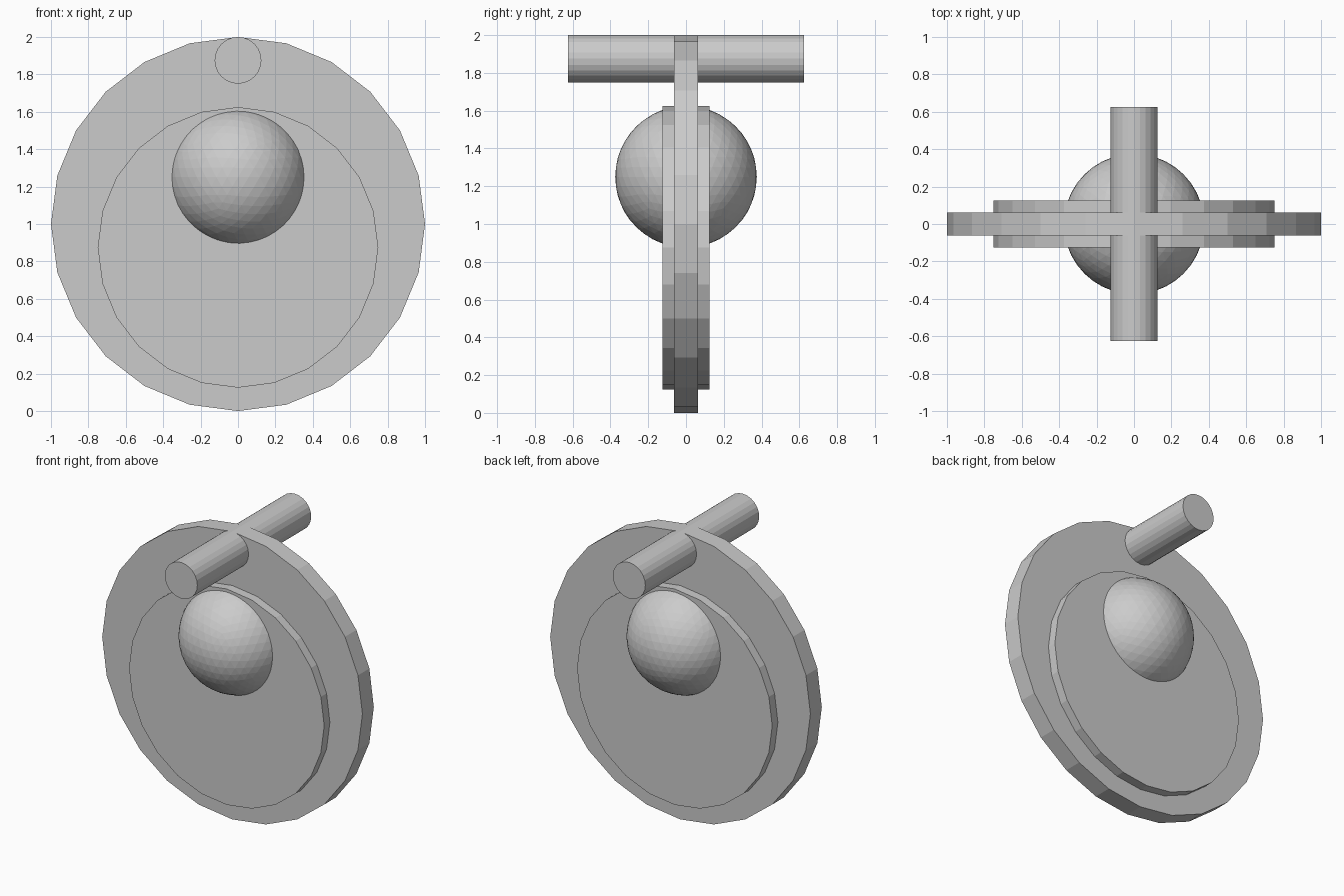
import bpy
from math import pi

if "Cube" in bpy.data.objects:
    bpy.data.objects.remove(bpy.data.objects["Cube"])


def disc(name, radius, depth, z):
    """24-sided flat-shaded cylinder lying along the y axis."""
    bpy.ops.mesh.primitive_cylinder_add(
        vertices=24, radius=radius, depth=depth,
        location=(0, 0, z), rotation=(pi / 2, 0, 0))
    obj = bpy.context.object
    obj.name = name
    bpy.ops.object.transform_apply(location=False, rotation=True, scale=False)
    return obj


# Main thin plate
disc("outer_disc", 1.0, 0.125, 1.0)

# Smaller, thicker plate set low within the main one
disc("inner_disc", 0.75, 0.25, 0.875)

# Rod through the top of the plate
disc("top_rod", 0.125, 1.25, 1.875)

# Faceted ball through both plates
bpy.ops.mesh.primitive_ico_sphere_add(
    subdivisions=4, radius=0.375, location=(0, 0, 1.25))
bpy.context.object.name = "centre_ball"
